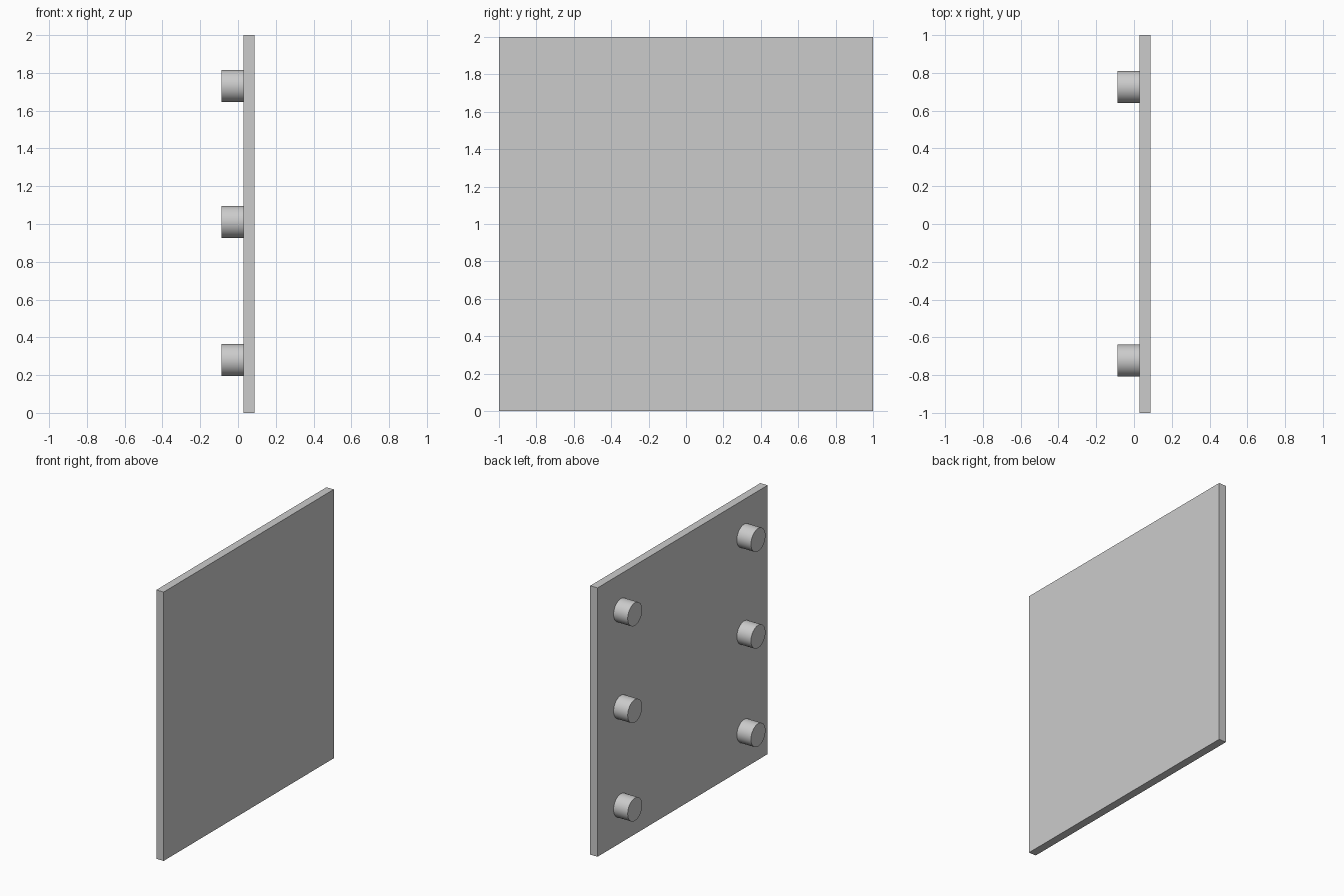
import bpy
import math

cube = bpy.data.objects.get("Cube")
if cube:
    bpy.data.objects.remove(cube, do_unlink=True)

# Single plain grey
grey = bpy.data.materials.new("light_grey")
grey.use_nodes = True
colour = (0.6, 0.6, 0.6, 1)
grey.diffuse_color = colour
grey.node_tree.nodes["Principled BSDF"].inputs["Base Color"].default_value = colour

PANEL_BACK, PANEL_FACE = 0.028, 0.088
PEG_END = -0.088
PEG_RADIUS = 0.085

# Square upright panel
bpy.ops.mesh.primitive_cube_add(size=1, location=((PANEL_BACK + PANEL_FACE) / 2, 0, 1))
panel = bpy.context.object
panel.name = "panel"
panel.scale = (PANEL_FACE - PANEL_BACK, 2, 2)
bpy.ops.object.transform_apply(location=False, rotation=False, scale=True)
panel.data.materials.append(grey)


def add_peg(name, y, z):
    """Round peg standing out of the panel towards -x."""
    bpy.ops.mesh.primitive_cylinder_add(
        vertices=64, radius=PEG_RADIUS, depth=PANEL_BACK - PEG_END,
        location=((PANEL_BACK + PEG_END) / 2, y, z), rotation=(0, math.pi / 2, 0))
    peg = bpy.context.object
    peg.name = name
    peg.data.materials.append(grey)
    bpy.ops.object.shade_smooth_by_angle(angle=math.radians(30))


# Two columns of three pegs
for side, y in (("front", -0.723), ("back", 0.726)):
    for level, z in (("lower", 0.279), ("middle", 1.011), ("upper", 1.731)):
        add_peg(f"{side}_{level}_peg", y, z)
